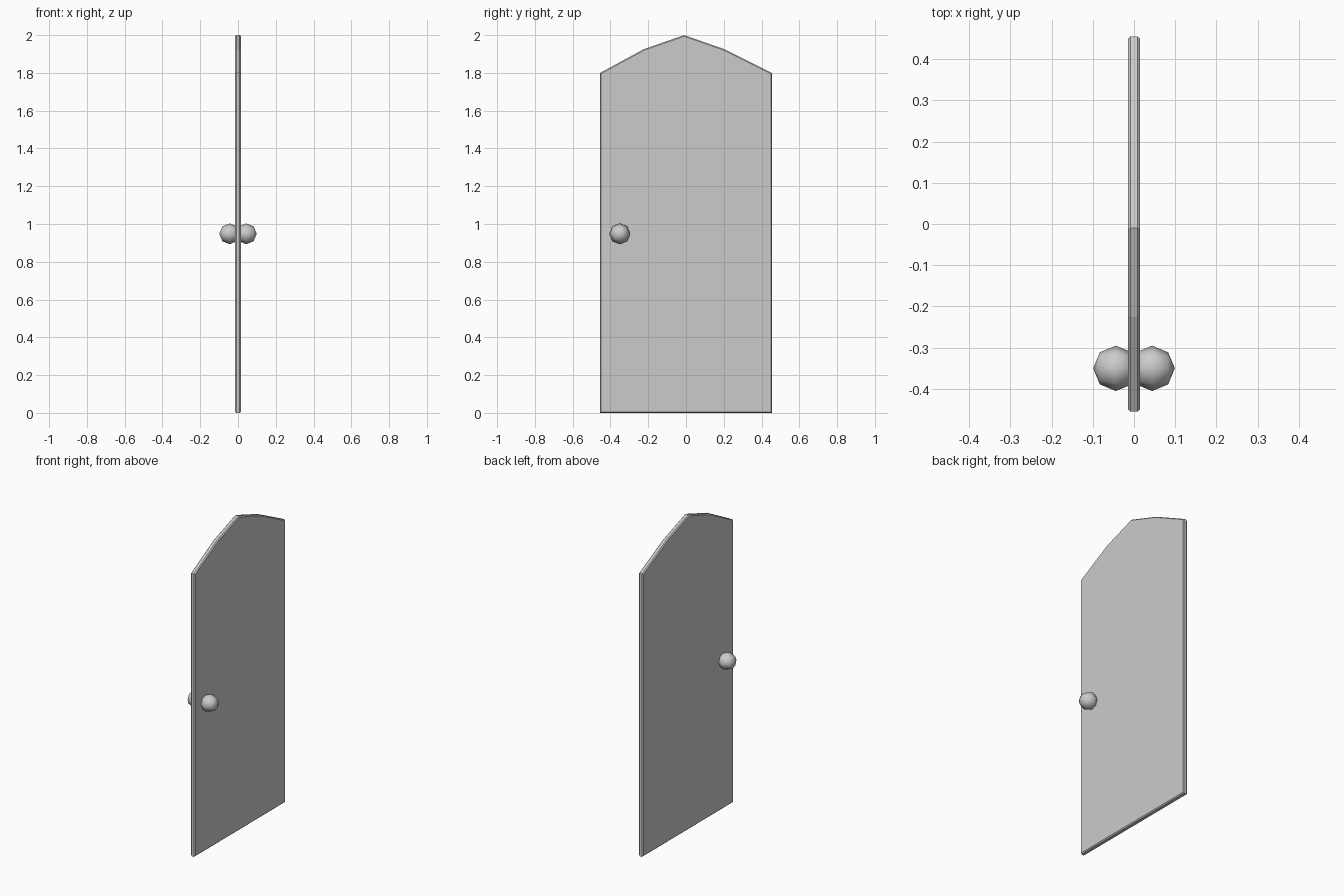
import bpy, bmesh
from math import radians
from mathutils import Matrix

if "Cube" in bpy.data.objects:
    bpy.data.objects.remove(bpy.data.objects["Cube"])

def make_object(name, bm):
    mesh = bpy.data.meshes.new(name)
    bm.to_mesh(mesh)
    bm.free()
    ob = bpy.data.objects.new(name, mesh)
    bpy.context.collection.objects.link(ob)
    return ob

# Door panel: arched outline extruded through its thickness, chamfered rim
THICK = 0.03
outline = [(-0.455, 0), (0.455, 0), (0.455, 1.8), (0.205, 1.925),
           (-0.01, 2.0), (-0.225, 1.925), (-0.455, 1.8)]
bm = bmesh.new()
face = bm.faces.new([bm.verts.new((-THICK / 2, y, z)) for y, z in outline])
ext = bmesh.ops.extrude_face_region(bm, geom=[face])
verts = [g for g in ext["geom"] if isinstance(g, bmesh.types.BMVert)]
bmesh.ops.translate(bm, verts=verts, vec=(THICK, 0, 0))
bmesh.ops.recalc_face_normals(bm, faces=bm.faces)
rim = [e for e in bm.edges if abs(e.verts[0].co.x - e.verts[1].co.x) < 1e-5]
bmesh.ops.bevel(bm, geom=rim, offset=0.006, segments=1, affect='EDGES')
make_object("door_panel", bm)

# Round knobs, one on each face of the door
for side, name in ((-1, "knob_left"), (1, "knob_right")):
    bm = bmesh.new()
    place = Matrix.Translation((side * 0.044, -0.35, 0.948)) @ Matrix.Rotation(radians(90), 4, 'Y')
    bmesh.ops.create_uvsphere(bm, u_segments=8, v_segments=4, radius=0.055, matrix=place)
    for f in bm.faces:
        f.smooth = True
    make_object(name, bm)
